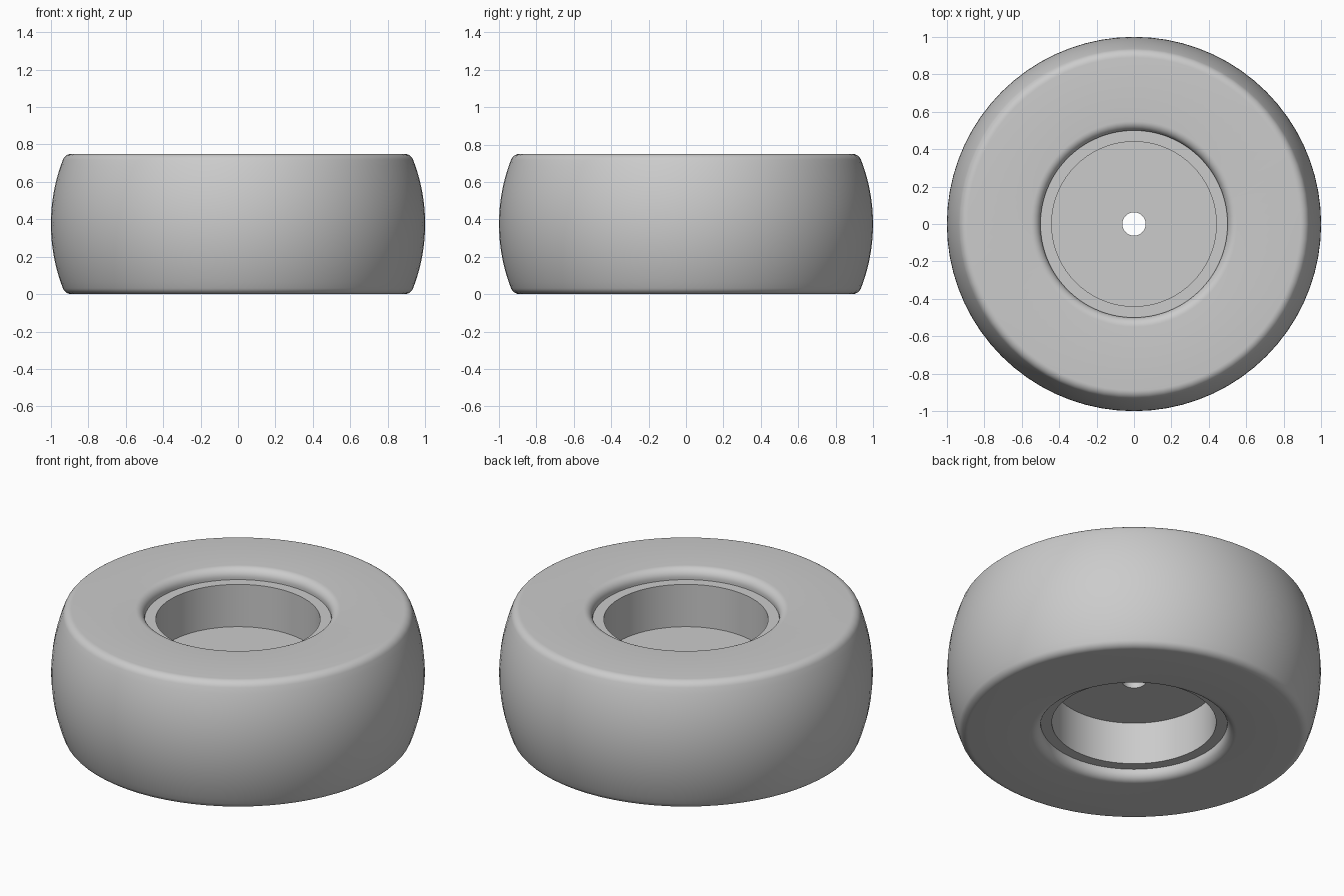
import bpy, bmesh
from math import sin, cos, radians, pi, asin

MID = 0.375      # height of the wheel's middle plane
SEGMENTS = 72

cube = bpy.data.objects.get("Cube")
if cube:
    bpy.data.objects.remove(cube, do_unlink=True)

grey = bpy.data.materials.new("light_grey")
grey.use_nodes = True
colour = (0.6, 0.6, 0.6, 1)
grey.diffuse_color = colour
grey.node_tree.nodes["Principled BSDF"].inputs["Base Color"].default_value = colour


def arc(r, z, radius, start, end, steps):
    """Points on an arc in the (radius, height) plane, angles in degrees."""
    angles = [radians(start + (end - start) * i / steps) for i in range(steps + 1)]
    return [(r + radius * cos(a), z + radius * sin(a)) for a in angles]


def lathe(name, half):
    """Mirror a half profile about the middle plane and turn it into a closed ring."""
    profile = half + [(r, -z) for r, z in reversed(half) if z > 0.0001]
    bm = bmesh.new()
    rings = []
    for i in range(SEGMENTS):
        a = 2 * pi * i / SEGMENTS
        rings.append([bm.verts.new((r * cos(a), r * sin(a), MID + z)) for r, z in profile])
    n = len(profile)
    for i, ring in enumerate(rings):
        following = rings[(i + 1) % SEGMENTS]
        for j in range(n):
            k = (j + 1) % n
            bm.faces.new((ring[j], following[j], following[k], ring[k]))
    bmesh.ops.recalc_face_normals(bm, faces=bm.faces)
    mesh = bpy.data.meshes.new(name)
    bm.to_mesh(mesh)
    bm.free()
    mesh.materials.append(grey)
    obj = bpy.data.objects.new(name, mesh)
    bpy.context.collection.objects.link(obj)
    bpy.ops.object.select_all(action="DESELECT")
    obj.select_set(True)
    bpy.context.view_layer.objects.active = obj
    bpy.ops.object.shade_smooth_by_angle(angle=radians(35))
    return obj


# Tyre: rounded inner lip, flat sidewall, rounded shoulder, bulging tread
FILLET = 0.05
TREAD = 0.95
shoulder_z = MID - FILLET
tilt = asin(shoulder_z / (TREAD - FILLET))
shoulder_r = 1 - TREAD + (TREAD - FILLET) * cos(tilt)
lip = arc(0.55, shoulder_z, FILLET, 180, 90, 8)
shoulder = arc(shoulder_r, shoulder_z, FILLET, 90, tilt * 180 / pi, 7)
tread = arc(1 - TREAD, 0, TREAD, tilt * 180 / pi, 0, 10)
lathe("tyre", [(0.5, MID - 0.0625)] + lip + shoulder + tread[1:])

# Rim: narrow flange, deep barrel and a centre web with an axle hole
lathe("rim", [(0.0625, 0.0625), (0.44, 0.0625), (0.44, 0.3125), (0.5, 0.3125)])
